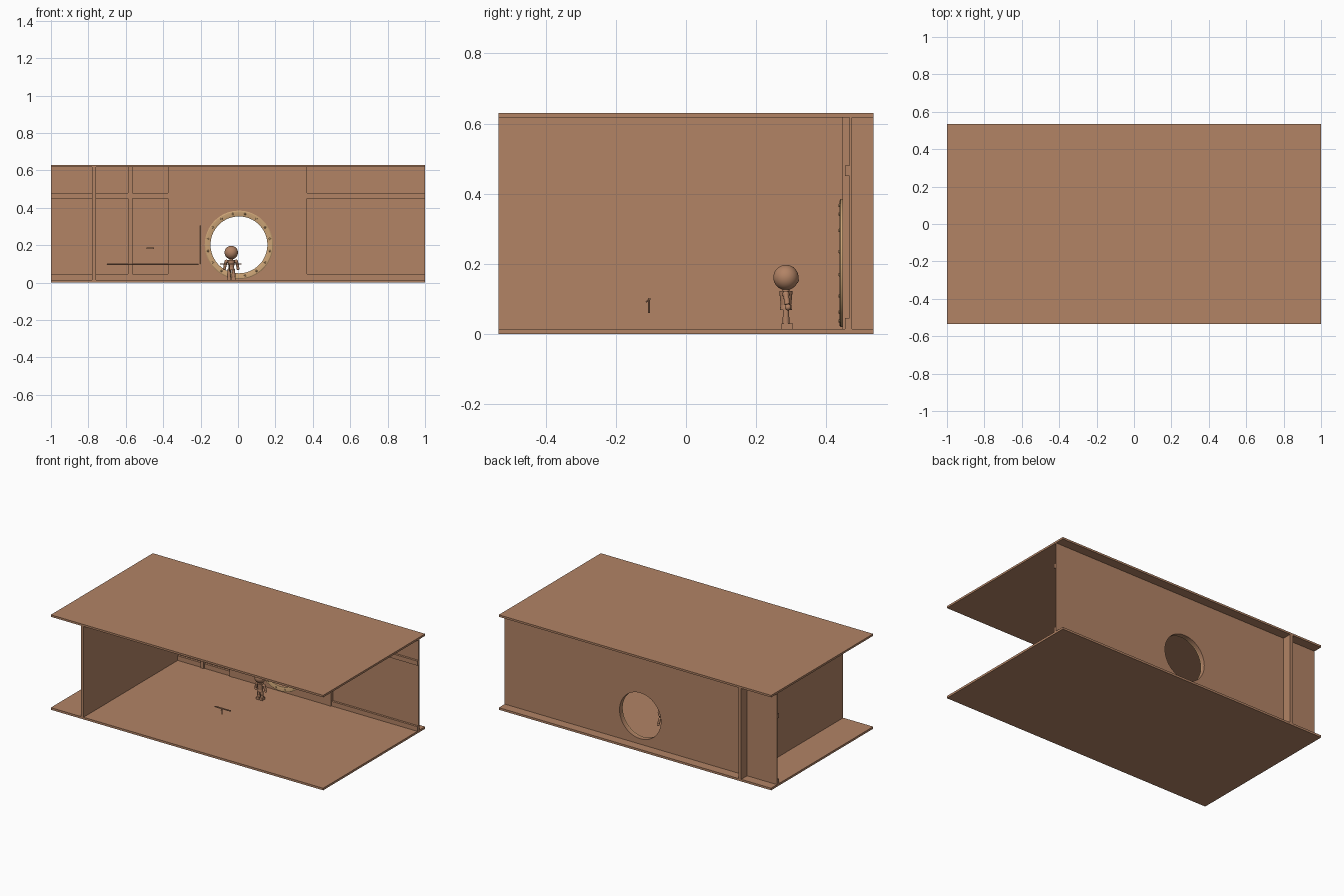
import bpy, bmesh, math
from mathutils import Vector

old = bpy.data.objects.get("Cube")
if old:
    bpy.data.objects.remove(old, do_unlink=True)


def material(name, rgb):
    m = bpy.data.materials.new(name)
    m.use_nodes = True
    m.diffuse_color = (*rgb, 1)
    m.node_tree.nodes["Principled BSDF"].inputs["Base Color"].default_value = (*rgb, 1)
    return m


brown = material("clay brown", (0.445, 0.227, 0.13))
tan = material("light tan", (0.6, 0.37, 0.18))


def finish(name, bm, mat, smooth=False):
    mesh = bpy.data.meshes.new(name)
    bmesh.ops.recalc_face_normals(bm, faces=bm.faces)
    bm.to_mesh(mesh)
    bm.free()
    mesh.materials.append(mat)
    ob = bpy.data.objects.new(name, mesh)
    bpy.context.collection.objects.link(ob)
    if smooth:
        bpy.ops.object.select_all(action='DESELECT')
        ob.select_set(True)
        bpy.context.view_layer.objects.active = ob
        bpy.ops.object.shade_smooth_by_angle()
    return ob


def box(name, x0, x1, y0, y1, z0, z1, mat=brown):
    bm = bmesh.new()
    bmesh.ops.create_cube(bm, size=1)
    for v in bm.verts:
        v.co = Vector((x0 + (v.co.x + .5) * (x1 - x0),
                       y0 + (v.co.y + .5) * (y1 - y0),
                       z0 + (v.co.z + .5) * (z1 - z0)))
    return finish(name, bm, mat)


def rod(name, a, b, r, r2=None, mat=brown, sides=16):
    a, b = Vector(a), Vector(b)
    bm = bmesh.new()
    bmesh.ops.create_cone(bm, cap_ends=True, segments=sides, radius1=r,
                          radius2=r if r2 is None else r2, depth=(b - a).length)
    rot = Vector((0, 0, 1)).rotation_difference(b - a).to_matrix()
    for v in bm.verts:
        v.co = rot @ v.co + (a + b) / 2
    return finish(name, bm, mat, True)


def ball(name, centre, r, scale=(1, 1, 1)):
    bm = bmesh.new()
    bmesh.ops.create_uvsphere(bm, u_segments=32, v_segments=16, radius=r)
    for v in bm.verts:
        v.co = Vector([c * s for c, s in zip(v.co, scale)]) + Vector(centre)
    return finish(name, bm, brown, True)


# Room shell
FLOOR, CEIL = 0.014, 0.617
DEPTH = 0.535
box("floor", -1, 1, -DEPTH, DEPTH, 0, FLOOR)
box("ceiling", -1, 1, -DEPTH, DEPTH, CEIL, 0.63)
box("side_wall", -0.78, -0.76, -DEPTH, DEPTH, FLOOR, CEIL)

# Back wall and door panel with a round opening
door_x, door_z = 0.005, 0.202
walls = [box("back_wall", -1, 1, 0.467, 0.473, FLOOR, CEIL),
         box("door_panel", -0.35, 0.345, 0.448, 0.467, FLOOR, CEIL)]
cutter = rod("cutter", (door_x, 0.4, door_z), (door_x, 0.52, door_z), 0.152, sides=64)
cutter.hide_render = True
for w in walls:
    mod = w.modifiers.new("opening", 'BOOLEAN')
    mod.operation = 'DIFFERENCE'
    mod.solver = 'EXACT'
    mod.object = cutter
    bpy.context.view_layer.objects.active = w
    bpy.ops.object.modifier_apply(modifier="opening")
bpy.data.objects.remove(cutter, do_unlink=True)

# Wall posts and rails
posts = [(-0.587, -0.564), (-0.374, -0.35), (0.345, 0.369)]
for i, (a, b) in enumerate(posts):
    box(f"wall_post_{i}", a, b, 0.446, 0.467, FLOOR, CEIL)
bays = [(-1, -0.78), (-0.76, -0.587), (-0.564, -0.374), (0.369, 1)]
for i, (a, b) in enumerate(bays):
    box(f"upper_rail_{i}", a, b, 0.453, 0.467, 0.45, 0.48)
    box(f"skirting_{i}", a, b, 0.453, 0.467, FLOOR, 0.045)

# Door ring
bm = bmesh.new()
profile = [(0.152, 0.448), (0.152, 0.440), (0.157, 0.438), (0.178, 0.438),
           (0.183, 0.441), (0.183, 0.448)]
loop = [bm.verts.new((door_x + r, y, door_z)) for r, y in profile]
edges = [bm.edges.new((loop[i], loop[(i + 1) % len(loop)])) for i in range(len(loop))]
bmesh.ops.spin(bm, geom=loop + edges, cent=(door_x, 0, door_z), axis=(0, 1, 0),
               angle=math.tau, steps=64, use_merge=True)
bmesh.ops.remove_doubles(bm, verts=bm.verts, dist=1e-5)
finish("door_ring", bm, tan, True)
for i in range(16):
    t = math.tau * (i + .5) / 16
    x, z = door_x + 0.168 * math.cos(t), door_z + 0.168 * math.sin(t)
    rod(f"ring_bolt_{i}", (x, 0.439, z), (x, 0.435, z), 0.006, 0.004, tan, 8)

# Thin pipes and small wall fittings
rod("low_pipe", (-0.70, 0.444, 0.1), (-0.21, 0.444, 0.1), 0.002, sides=8)
rod("upright_pipe", (-0.2, 0.444, 0.1), (-0.2, 0.444, 0.305), 0.002, sides=8)
box("wall_plate", -0.49, -0.45, 0.455, 0.467, 0.181, 0.187)
box("switch_top", -0.3, -0.25, 0.442, 0.448, 0.182, 0.187)
box("switch_base", -0.3, -0.25, 0.442, 0.448, 0.12, 0.124)

# Figure, facing the door
fx, fy = -0.036, 0.285
ball("figure_head", (fx, fy, 0.161), 0.036)
ball("figure_face", (fx, fy + 0.024, 0.153), 0.016, (1.2, 0.8, 0.7))
rod("figure_neck", (fx, fy, 0.118), (fx, fy, 0.13), 0.01)
rod("figure_chest", (fx, fy, 0.082), (fx, fy, 0.122), 0.015, 0.019)
rod("figure_hips", (fx, fy, 0.068), (fx, fy, 0.084), 0.017, 0.015)
for side, s in (("left", 1), ("right", -1)):
    ball(f"{side}_shoulder", (fx + s * 0.026, fy, 0.113), 0.01)
    rod(f"{side}_arm", (fx + s * 0.028, fy, 0.113), (fx + s * 0.035, fy + 0.004, 0.084), 0.008)
    ball(f"{side}_hand", (fx + s * 0.036, fy + 0.006, 0.076), 0.009)
    rod(f"{side}_thigh", (fx + s * 0.011, fy, 0.072), (fx + s * 0.012, fy, 0.046), 0.009)
    rod(f"{side}_shin", (fx + s * 0.012, fy, 0.048), (fx + s * 0.012, fy, 0.024), 0.01)
    box(f"{side}_boot", fx + s * 0.012 - 0.01, fx + s * 0.012 + 0.01,
        fy - 0.012, fy + 0.02, FLOOR, 0.03)

# Hand tool floating in the room
rod("tool_stem", (-0.045, -0.105, 0.06), (-0.045, -0.105, 0.102), 0.003, sides=8)
box("tool_bar", -0.095, 0.02, -0.109, -0.101, 0.097, 0.103)
rod("tool_hook", (-0.045, -0.105, 0.1), (-0.045, -0.114, 0.09), 0.002, sides=8)
